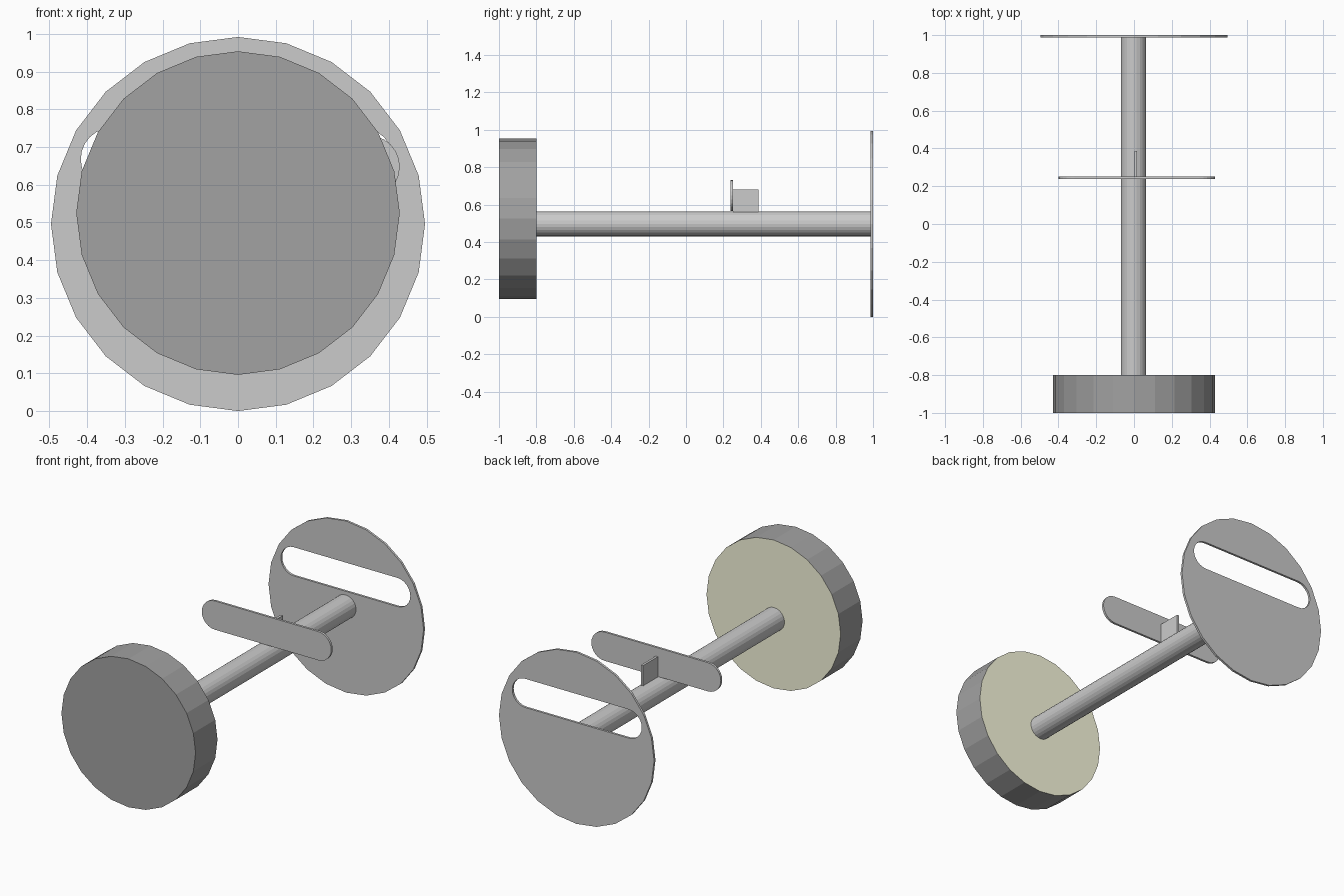
import bpy
from math import sin, cos, pi

if "Cube" in bpy.data.objects:
    bpy.data.objects.remove(bpy.data.objects["Cube"])


def ring(cx, cz, r, n=24):
    return [(cx + r * sin(2 * pi * i / n), cz + r * cos(2 * pi * i / n)) for i in range(n)]


def stadium(cx, cz, half, r, n=12):
    pts = []
    for side in (1, -1):
        for i in range(n + 1):
            a = pi * i / n
            pts.append((cx + side * (half - r + r * sin(a)), cz + side * r * cos(a)))
    return pts


def slab(name, outlines, y0, y1):
    """Extrude closed XZ outlines (later ones are holes) from y0 to y1."""
    cu = bpy.data.curves.new(name, 'CURVE')
    cu.dimensions = '2D'
    cu.fill_mode = 'BOTH'
    cu.extrude = (y1 - y0) / 2
    for pts in outlines:
        sp = cu.splines.new('POLY')
        sp.points.add(len(pts) - 1)
        for p, (x, z) in zip(sp.points, pts):
            p.co = (x, z, 0, 1)
        sp.use_cyclic_u = True
        sp.use_smooth = False
    ob = bpy.data.objects.new(name, cu)
    bpy.context.collection.objects.link(ob)
    ob.location.y = (y0 + y1) / 2
    ob.rotation_euler.x = pi / 2
    bpy.ops.object.select_all(action='DESELECT')
    ob.select_set(True)
    bpy.context.view_layer.objects.active = ob
    bpy.ops.object.convert(target='MESH')
    ob = bpy.context.object
    ob.name = name
    return ob


def material(name, color):
    m = bpy.data.materials.new(name)
    m.diffuse_color = (*color, 1)
    m.use_nodes = True
    m.node_tree.nodes["Principled BSDF"].inputs["Base Color"].default_value = m.diffuse_color
    return m


# Slotted back disc
slab("slotted_disc", [ring(0, 0.496, 0.496), stadium(-0.003, 0.668, 0.414, 0.083)], 0.987, 1.0)

# Shaft between wheel and disc
slab("shaft", [ring(-0.003, 0.497, 0.067)], -0.8, 0.987)

# Dark front wheel with a pale back face
wheel = slab("wheel", [ring(0, 0.525, 0.429)], -1.0, -0.8)
wheel.data.materials.clear()
wheel.data.materials.append(material("dark_grey", (0.36, 0.36, 0.36)))
wheel.data.materials.append(material("pale_tan", (0.95, 0.95, 0.73)))
for f in wheel.data.polygons:
    f.material_index = int(abs(f.normal.z) > 0.9 and f.center.z < 0)

# Upright plate on the shaft, matching the slot
slab("slot_plate", [stadium(0.015, 0.648, 0.414, 0.083)], 0.239, 0.252)

# Small fin bracing the plate from behind
slab("brace_fin", [[(0.003, 0.56), (0.017, 0.56), (0.017, 0.68), (0.003, 0.68)]], 0.252, 0.387)
